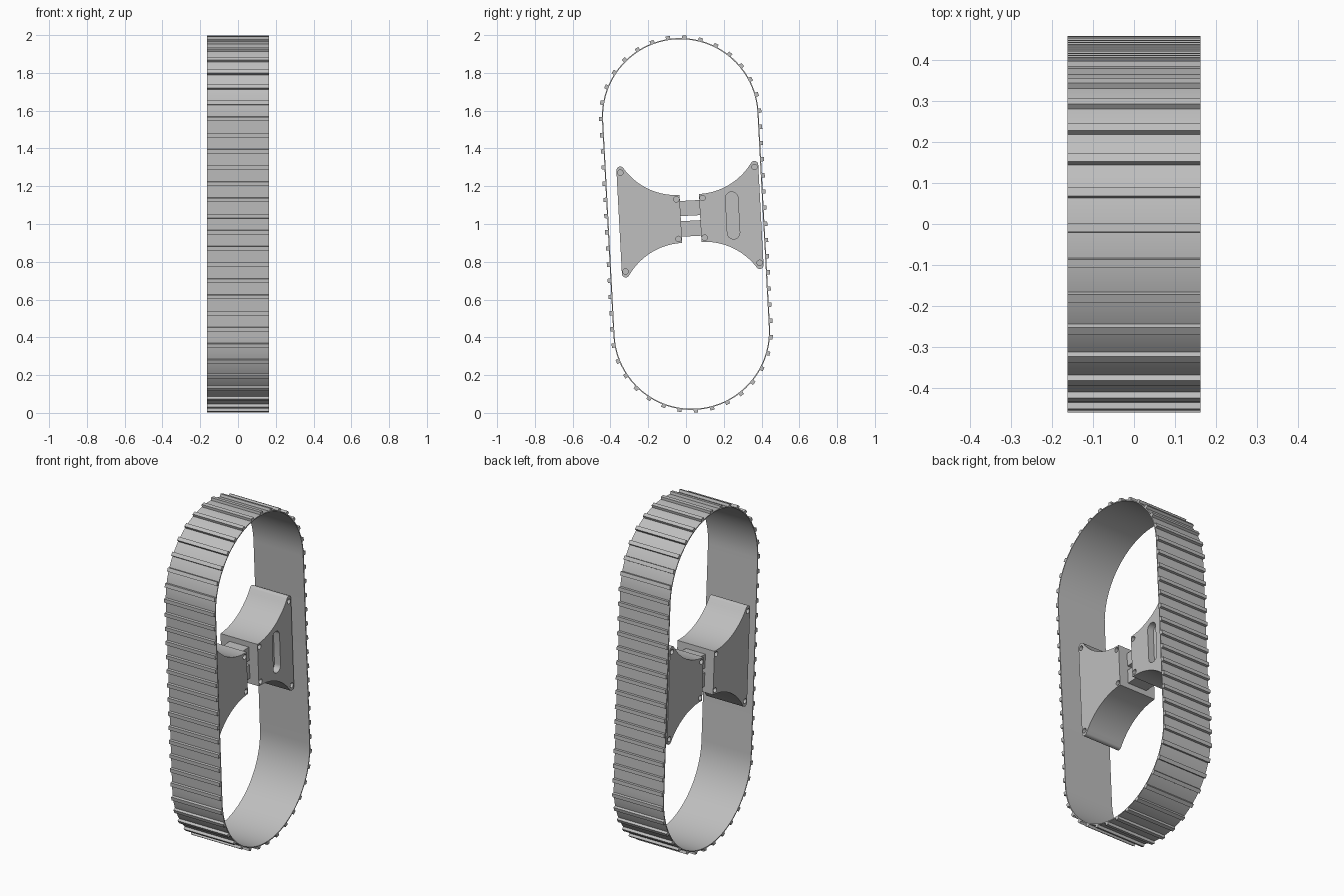
import bpy, bmesh
from math import sin, cos, pi, sqrt, atan2
from mathutils import Matrix

cube = bpy.data.objects.get("Cube")
if cube:
    bpy.data.objects.remove(cube, do_unlink=True)

TILT = 0.053            # lean of the whole loop about x
HALF_W = 0.163          # half the belt width
HALF_L = 0.57           # half distance between the two belt arcs
R_BELT = 0.415          # outer belt radius
TEETH = 57
MID = 0.028             # height of the bracket centre line
X0, X1 = -0.163, 0.08   # bracket sides
FRAME = Matrix.Translation((0, 0, 1)) @ Matrix.Rotation(TILT, 4, 'X')

grey = bpy.data.materials.new("plain grey")
grey.use_nodes = True
colour = (0.52, 0.52, 0.52, 1)
grey.diffuse_color = colour
for node in grey.node_tree.nodes:
    if node.type == 'BSDF_PRINCIPLED':
        node.inputs["Base Color"].default_value = colour
        node.inputs["Roughness"].default_value = 0.6


def prism(bm, outline, xa, xb):
    """Extrude a closed (y, z) outline from xa to xb."""
    a = [bm.verts.new((xa, y, z)) for y, z in outline]
    b = [bm.verts.new((xb, y, z)) for y, z in outline]
    bm.faces.new(a)
    bm.faces.new(b[::-1])
    for i in range(len(a)):
        j = (i + 1) % len(a)
        bm.faces.new((a[i], b[i], b[j], a[j]))


def finish(bm, name):
    bmesh.ops.recalc_face_normals(bm, faces=bm.faces)
    bm.transform(FRAME)
    mesh = bpy.data.meshes.new(name)
    bm.to_mesh(mesh)
    bm.free()
    mesh.materials.append(grey)
    obj = bpy.data.objects.new(name, mesh)
    bpy.context.collection.objects.link(obj)
    return obj


def arc(cy, cz, r, a0, a1, n):
    return [(cy + r * cos(a0 + (a1 - a0) * i / n),
             cz + r * sin(a0 + (a1 - a0) * i / n)) for i in range(n + 1)]


def stadium(cy, cz, r, half, n):
    return arc(cy, cz + half, r, 0, pi, n) + arc(cy, cz - half, r, pi, 2 * pi, n)


# Belt: thin looped band
bm = bmesh.new()
loops = []
for r, x in ((R_BELT, -HALF_W), (R_BELT, HALF_W),
             (R_BELT - 0.006, HALF_W), (R_BELT - 0.006, -HALF_W)):
    loops.append([bm.verts.new((x, y, z)) for y, z in stadium(0, 0, r, HALF_L, 40)])
for k in range(4):
    p, q = loops[k], loops[(k + 1) % 4]
    for i in range(len(p)):
        j = (i + 1) % len(p)
        bm.faces.new((p[i], q[i], q[j], p[j]))
parts = [finish(bm, "belt")]


def belt_point(s):
    """Point and outward angle at distance s from the bottom of the loop."""
    quarter, side = R_BELT * pi / 2, 2 * HALF_L
    total = 4 * quarter + 2 * side
    s %= total
    if s < quarter:
        ang, c = -pi / 2 + s / R_BELT, -HALF_L
    elif s < quarter + side:
        ang, c = 0, -HALF_L + s - quarter
    elif s < 3 * quarter + side:
        ang, c = (s - quarter - side) / R_BELT, HALF_L
    elif s < 3 * quarter + 2 * side:
        ang, c = pi, HALF_L - (s - 3 * quarter - side)
    else:
        ang, c = pi + (s - 3 * quarter - 2 * side) / R_BELT, -HALF_L
    return R_BELT * cos(ang), c + R_BELT * sin(ang), ang


# Treads: evenly spaced bars across the belt
bm = bmesh.new()
pitch = (2 * pi * R_BELT + 4 * HALF_L) / TEETH
for k in range(TEETH):
    y, z, a = belt_point(k * pitch)
    bar = []
    for out, along in ((-0.003, -0.012), (0.015, -0.011), (0.015, 0.011), (-0.003, 0.012)):
        bar.append((y + out * cos(a) - along * sin(a), z + out * sin(a) + along * cos(a)))
    prism(bm, bar, -HALF_W, HALF_W)
parts.append(finish(bm, "belt_treads"))


def bracket(name, inner, side, length, slot):
    """Flared block with concave top and bottom, drilled at its corners."""
    r, tip, waist = 0.345, 0.02, 0.127
    end = length - 0.04
    top = [(t, waist + r - sqrt(r * r - t * t)) for t in (end * i / 20 for i in range(21))]
    normal = atan2(sqrt(r * r - end * end), -end)
    cy, cz = end - tip * cos(normal), top[-1][1] - tip * sin(normal)
    top += arc(cy, cz, tip, normal, 0, 8)[1:]
    outline = top + [(t, -h) for t, h in reversed(top)]
    bm = bmesh.new()
    prism(bm, [(inner + side * t, MID + h) for t, h in outline], X0, X1)
    body = finish(bm, name)

    # Screw holes on both faces, plus the blind slot
    bm = bmesh.new()
    for t, h in ((0.018, 0.105), (cy, cz - 0.012)):
        for sign in (-1, 1):
            ring = arc(inner + side * t, MID + sign * h, 0.0145, 0, 2 * pi, 20)[:-1]
            for face, depth in ((X0, 0.02), (X1, -0.02)):
                prism(bm, ring, face - depth, face + depth)
    if slot:
        prism(bm, stadium(inner + side * 0.172, MID + 0.004, 0.033, 0.092, 12),
              X1 - 0.04, X1 + 0.04)
    cutter = finish(bm, name + "_cutter")
    cutter.hide_render = True
    mod = body.modifiers.new("holes", 'BOOLEAN')
    mod.operation, mod.solver, mod.object = 'DIFFERENCE', 'EXACT', cutter
    graph = bpy.context.evaluated_depsgraph_get()
    cut = bpy.data.meshes.new_from_object(body.evaluated_get(graph))
    body.modifiers.clear()
    body.data = cut
    bpy.data.objects.remove(cutter, do_unlink=True)
    return body


parts.append(bracket("front_bracket", -0.026, -1, 0.330, False))
parts.append(bracket("back_bracket", 0.077, 1, 0.325, True))

# Tongues joining the two brackets
for name, low, high in (("upper_tongue", 0.043, 0.123), ("lower_tongue", -0.066, 0.016)):
    bm = bmesh.new()
    prism(bm, [(-0.036, low), (0.087, low), (0.087, high), (-0.036, high)], -0.105, 0.022)
    parts.append(finish(bm, name))

# Smooth the curves, keep the edges crisp
bpy.ops.object.select_all(action='DESELECT')
for obj in parts:
    obj.select_set(True)
bpy.context.view_layer.objects.active = parts[0]
bpy.ops.object.shade_smooth_by_angle(angle=0.5)
